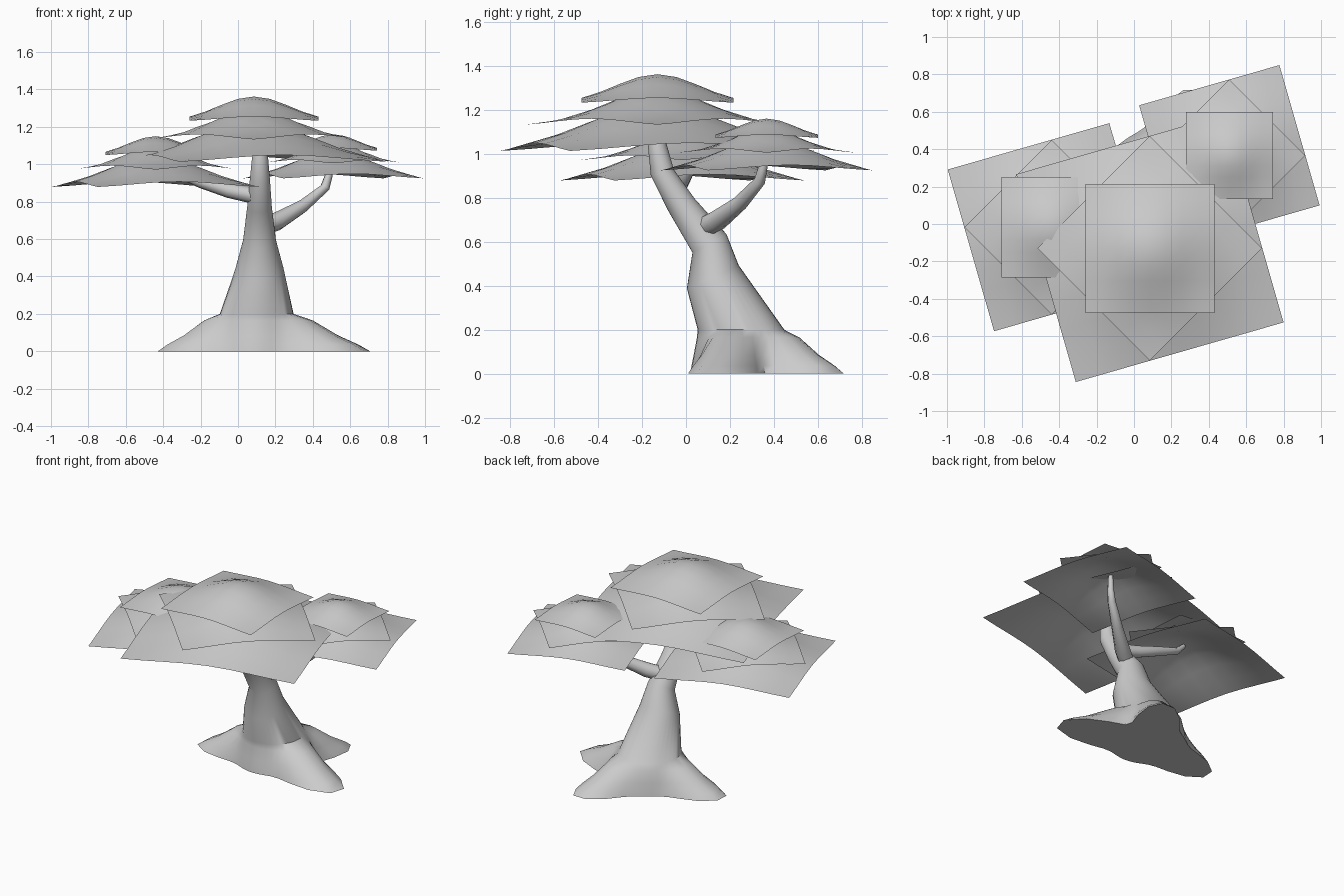
import bpy, math
from math import sin, cos, radians, pi
from mathutils import Vector

if "Cube" in bpy.data.objects:
    bpy.data.objects.remove(bpy.data.objects["Cube"])


def mesh_object(name, verts, faces):
    me = bpy.data.meshes.new(name)
    me.from_pydata(verts, [], faces)
    me.update()
    ob = bpy.data.objects.new(name, me)
    bpy.context.collection.objects.link(ob)
    return ob


def smooth(ob, angle=50):
    bpy.ops.object.select_all(action='DESELECT')
    ob.select_set(True)
    bpy.context.view_layer.objects.active = ob
    bpy.ops.object.shade_smooth_by_angle(angle=radians(angle))


# Foliage sheet: a square grid bent into a shallow dome, left open below
def leaf_sheet(name, centre, half, turn, scale, n=8):
    verts, faces = [], []
    a = radians(turn)
    for j in range(n + 1):
        for i in range(n + 1):
            u, v = 2 * i / n - 1, 2 * j / n - 1
            drop = 0.135 * scale * (1 - math.exp(-1.6 * (u * u + v * v)))
            x, y = u * half, v * half
            verts.append((centre[0] + x * cos(a) - y * sin(a),
                          centre[1] + x * sin(a) + y * cos(a),
                          centre[2] - drop))
    for j in range(n):
        for i in range(n):
            k = j * (n + 1) + i
            faces.append((k, k + 1, k + n + 2, k + n + 1))
    smooth(mesh_object(name, verts, faces))


# Three clusters, each a stack of three turned sheets
clusters = {"main": ((0.085, -0.13, 1.362), 1.0),
            "left": ((-0.44, -0.017, 1.15), 0.778),
            "right": ((0.51, 0.367, 1.16), 0.675)}
layers = [("top", 0, 1.0, 0), ("middle", 45, 1.23, 0.07), ("bottom", 16, 1.675, 0.132)]
for cname, (c, s) in clusters.items():
    for lname, turn, grow, down in layers:
        leaf_sheet(f"{cname}_foliage_{lname}", (c[0], c[1], c[2] - down * s),
                   0.345 * s * grow, turn, s * grow)

# Trunk: flared base with three roots, lofted up through tilted rings
N = 36
BASE = (0.1, 0.26)
root_tips = [(-0.44, 0.20), (0.36, 0.72), (0.71, 0.10)]


def root_radius(theta, spread, valley):
    r = valley
    for tx, ty in root_tips:
        dx, dy = tx - BASE[0], ty - BASE[1]
        d = (theta - math.atan2(dy, dx) + pi) % (2 * pi) - pi
        reach = 0.2 + spread * (math.hypot(dx, dy) - 0.2)
        r = max(r, valley + (reach - valley) * math.exp(-(d / 0.42) ** 2))
    return r


rings = []
for z, spread, valley in [(0, 1, 0.24), (0.035, 0.85, 0.235), (0.085, 0.58, 0.225),
                          (0.165, 0.25, 0.21)]:
    ring = []
    for i in range(N):
        t = 2 * pi * i / N
        r = root_radius(t, spread, valley)
        ring.append((BASE[0] + r * cos(t), BASE[1] + r * sin(t), z))
    rings.append(ring)
# x, y, z, radius, tilt of each trunk ring
for x, y, z, r, tilt in [(0.1, 0.25, 0.2, 0.197, 0), (0.115, 0.122, 0.44, 0.129, 24),
                         (0.115, 0.107, 0.592, 0.088, 28), (0.115, -0.022, 0.77, 0.066, 25),
                         (0.117, -0.108, 0.915, 0.054, 15), (0.118, -0.13, 1.035, 0.043, 8),
                         (0.115, -0.13, 1.16, 0.025, 0)]:
    a = radians(tilt)
    ring = []
    for i in range(N):
        t = 2 * pi * i / N
        ring.append((x + r * cos(t), y + r * sin(t) * cos(a), z + r * sin(t) * sin(a)))
    rings.append(ring)
verts = [p for ring in rings for p in ring]
faces = []
for k in range(len(rings) - 1):
    for i in range(N):
        j = (i + 1) % N
        faces.append((k * N + i, k * N + j, (k + 1) * N + j, (k + 1) * N + i))
top = (len(rings) - 1) * N
faces.append(tuple(range(top, top + N)))
verts.append((BASE[0], BASE[1], 0))
for i in range(N):
    faces.append(((i + 1) % N, i, len(verts) - 1))
smooth(mesh_object("trunk", verts, faces))


# Branches: tapered tubes along a few points (x, y, z, radius)
def branch(name, points):
    cu = bpy.data.curves.new(name, 'CURVE')
    cu.dimensions = '3D'
    cu.bevel_depth = 1.0
    cu.bevel_resolution = 2
    cu.use_fill_caps = True
    sp = cu.splines.new('POLY')
    sp.points.add(len(points) - 1)
    for p, (x, y, z, r) in zip(sp.points, points):
        p.co = (x, y, z, 1)
        p.radius = r
    ob = bpy.data.objects.new(name, cu)
    bpy.context.collection.objects.link(ob)
    bpy.ops.object.select_all(action='DESELECT')
    ob.select_set(True)
    bpy.context.view_layer.objects.active = ob
    bpy.ops.object.convert(target='MESH')
    smooth(bpy.context.view_layer.objects.active)


branch("right_branch", [(0.11, 0.07, 0.66, 0.05), (0.21, 0.14, 0.695, 0.05),
                        (0.345, 0.245, 0.775, 0.036), (0.465, 0.335, 0.875, 0.026),
                        (0.485, 0.35, 0.94, 0.021), (0.49, 0.355, 1.05, 0.015)])
branch("left_branch", [(0.1, -0.06, 0.83, 0.045), (-0.05, -0.03, 0.86, 0.04),
                       (-0.2, 0.0, 0.905, 0.032), (-0.36, -0.01, 0.97, 0.022),
                       (-0.42, -0.015, 1.03, 0.015)])
